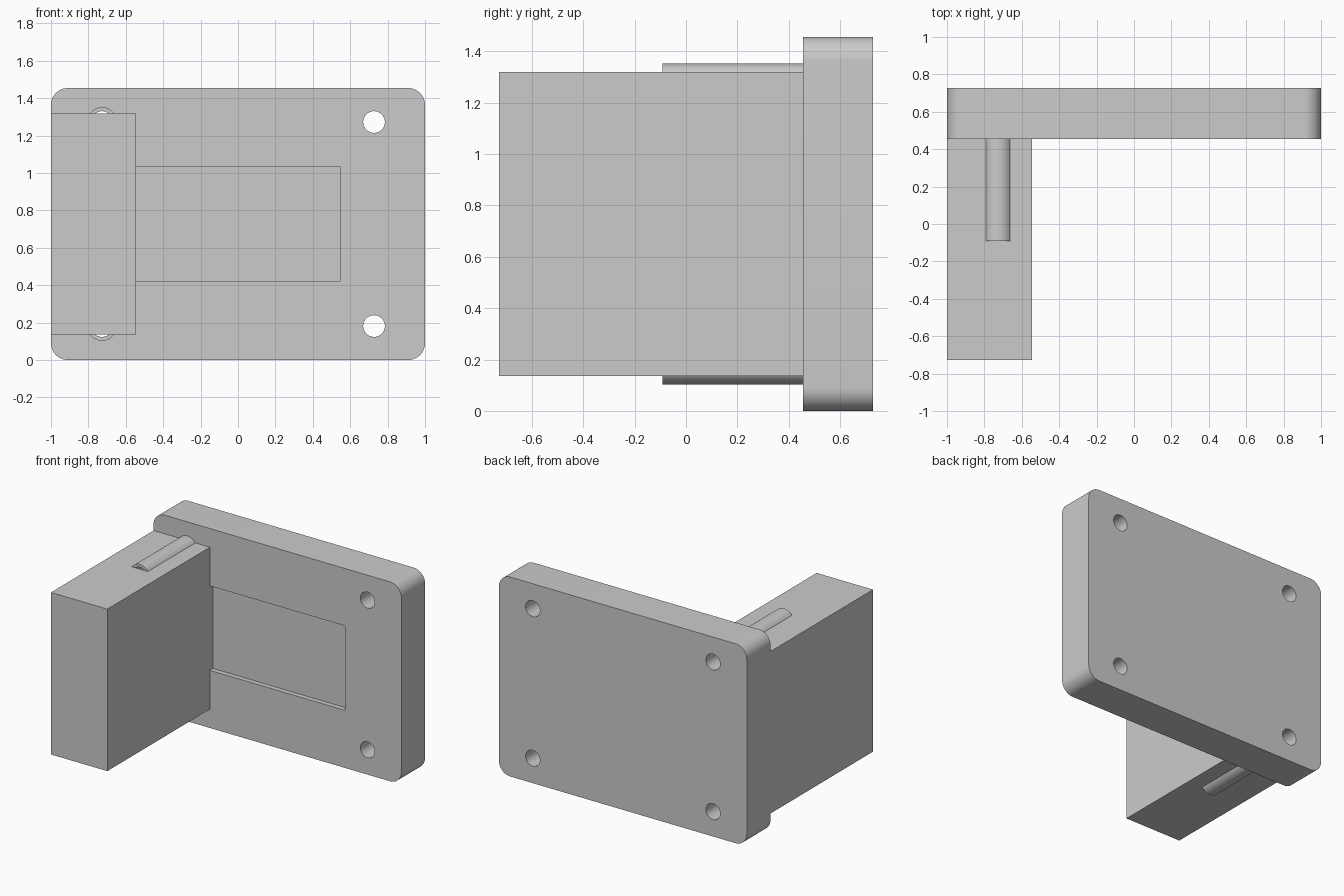
import bpy
import bmesh
from math import sin, cos, pi, radians

if "Cube" in bpy.data.objects:
    bpy.data.objects.remove(bpy.data.objects["Cube"])

U = 1 / 11                       # base module of the part
PLATE_FRONT, PLATE_BACK = 5 * U, 8 * U
HEIGHT = 16 * U


def extrude_xz(name, points, y0, y1):
    """Closed XZ profile extruded along y."""
    bm = bmesh.new()
    face = bm.faces.new([bm.verts.new((x, y0, z)) for x, z in points])
    ext = bmesh.ops.extrude_face_region(bm, geom=[face])
    for v in ext["geom"]:
        if isinstance(v, bmesh.types.BMVert):
            v.co.y = y1
    bmesh.ops.recalc_face_normals(bm, faces=bm.faces)
    mesh = bpy.data.meshes.new(name)
    bm.to_mesh(mesh)
    bm.free()
    obj = bpy.data.objects.new(name, mesh)
    bpy.context.collection.objects.link(obj)
    return obj


def rect(x0, x1, z0, z1):
    return [(x0, z0), (x1, z0), (x1, z1), (x0, z1)]


def circle(cx, cz, r, n=48):
    return [(cx + r * cos(2 * pi * i / n), cz + r * sin(2 * pi * i / n)) for i in range(n)]


def rounded_rect(x0, x1, z0, z1, r, n=12):
    centres = [(x1 - r, z1 - r), (x0 + r, z1 - r), (x0 + r, z0 + r), (x1 - r, z0 + r)]
    return [(cx + r * cos(pi / 2 * (k + i / n)), cz + r * sin(pi / 2 * (k + i / n)))
            for k, (cx, cz) in enumerate(centres) for i in range(n + 1)]


def combine(target, tool, operation):
    """Apply a boolean and discard the tool object."""
    tool.hide_render = True
    mod = target.modifiers.new("boolean", 'BOOLEAN')
    mod.operation, mod.object, mod.solver = operation, tool, 'EXACT'
    bpy.context.view_layer.objects.active = target
    bpy.ops.object.modifier_apply(modifier=mod.name)
    bpy.data.objects.remove(tool, do_unlink=True)


# Mounting plate with rounded corners
bracket = extrude_xz("mounting_bracket", rounded_rect(-1, 1, 0, HEIGHT, U),
                     PLATE_FRONT, PLATE_BACK)

# Shallow rectangular recess in the plate front
combine(bracket, extrude_xz("recess_cutter", rect(-6 * U, 6 * U, 0.42, 1.036),
                            PLATE_FRONT - 0.1, PLATE_FRONT + 0.036), 'DIFFERENCE')

# Side block, flush with the left edge of the plate
combine(bracket, extrude_xz("side_block", rect(-1, -6 * U, 1.5 * U, 14.5 * U),
                            -8 * U, PLATE_FRONT + 0.1), 'UNION')

# Screw sleeves half buried in the block, and four screw holes
for z in (2 * U, 14 * U):
    combine(bracket, extrude_xz("screw_sleeve", circle(-8 * U, z, 0.079),
                                -U, PLATE_FRONT + 0.1), 'UNION')
for z in (2 * U, 14 * U):
    for x, start in ((-8 * U, -U), (8 * U, 0.2)):
        combine(bracket, extrude_xz("hole_cutter", circle(x, z, 0.058), start, 1), 'DIFFERENCE')

# Smooth the curved walls, keep corners crisp
bpy.ops.object.select_all(action='DESELECT')
bracket.select_set(True)
bpy.context.view_layer.objects.active = bracket
bpy.ops.object.shade_smooth_by_angle(angle=radians(30))
